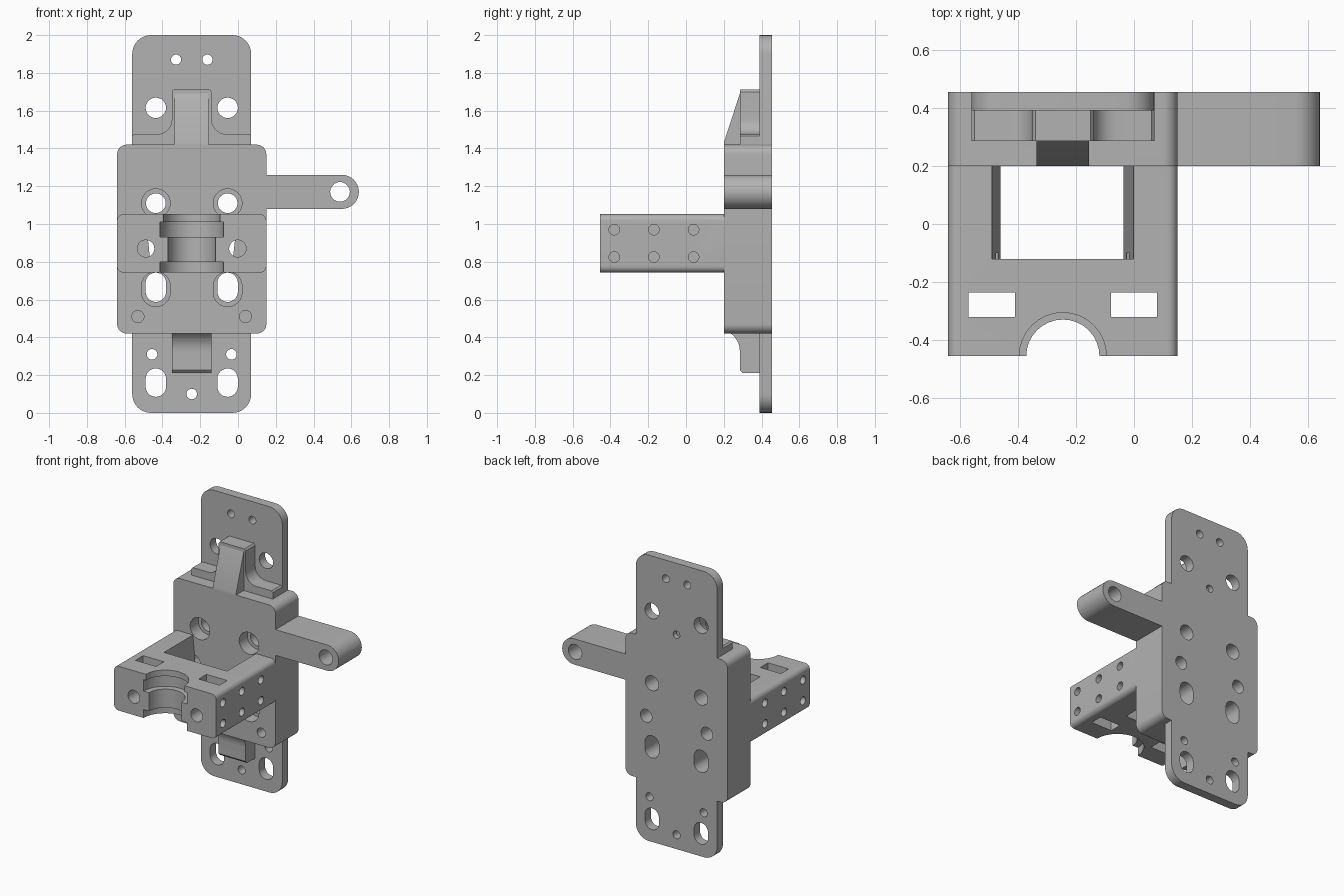
import bpy, bmesh, math

if "Cube" in bpy.data.objects:
    bpy.data.objects.remove(bpy.data.objects["Cube"], do_unlink=True)

grey = bpy.data.materials.new("plain grey")
grey.use_nodes = True
COLOR = (0.45, 0.45, 0.45, 1)
grey.diffuse_color = COLOR
grey.node_tree.nodes["Principled BSDF"].inputs["Base Color"].default_value = COLOR

CX = -0.245              # centre line of the plate
BACK, FRONT = 0.455, -0.455
PLATE_Y, BLOCK_Y = 0.39, 0.2


def rounded(cx, cy, w, h, r, n=8):
    """Rounded rectangle outline; becomes a circle or slot at full radius."""
    pts = []
    for k, (sx, sy) in enumerate([(1, 1), (-1, 1), (-1, -1), (1, -1)]):
        for i in range(n + 1):
            a = (k + i / n) * math.pi / 2
            pts.append((cx + sx * (w / 2 - r) + r * math.cos(a),
                        cy + sy * (h / 2 - r) + r * math.sin(a)))
    return pts


def circle(cx, cy, r):
    return rounded(cx, cy, 2 * r, 2 * r, r)


def box(x0, x1, y0, y1):
    return [(x0, y0), (x1, y0), (x1, y1), (x0, y1)]


def arc(cx, cy, r, a0, a1, n=8):
    return [(cx + r * math.cos(math.radians(a0 + (a1 - a0) * i / n)),
             cy + r * math.sin(math.radians(a0 + (a1 - a0) * i / n))) for i in range(n + 1)]


def prism(name, pts, axis, a, b):
    """Extrude an outline along an axis from a to b."""
    place = {"x": lambda u, v, t: (t, u, v),
             "y": lambda u, v, t: (u, t, v),
             "z": lambda u, v, t: (u, v, t)}[axis]
    bm = bmesh.new()
    lo = [bm.verts.new(place(u, v, a)) for u, v in pts]
    hi = [bm.verts.new(place(u, v, b)) for u, v in pts]
    bm.faces.new(lo)
    bm.faces.new(hi)
    for i in range(len(pts)):
        j = (i + 1) % len(pts)
        bm.faces.new((lo[i], lo[j], hi[j], hi[i]))
    bmesh.ops.remove_doubles(bm, verts=bm.verts, dist=1e-5)
    bmesh.ops.recalc_face_normals(bm, faces=bm.faces)
    mesh = bpy.data.meshes.new(name)
    bm.to_mesh(mesh)
    bm.free()
    mesh.materials.append(grey)
    ob = bpy.data.objects.new(name, mesh)
    bpy.context.collection.objects.link(ob)
    return ob


def combine(ob, tool, operation="DIFFERENCE"):
    bpy.context.view_layer.objects.active = ob
    mod = ob.modifiers.new("cut", "BOOLEAN")
    mod.operation, mod.object, mod.solver = operation, tool, "EXACT"
    bpy.ops.object.modifier_apply(modifier=mod.name)
    bpy.data.objects.remove(tool, do_unlink=True)


def cut(ob, pts, axis, a, b):
    combine(ob, prism("cutter", pts, axis, a, b))


def finish(ob):
    bpy.ops.object.select_all(action="DESELECT")
    ob.select_set(True)
    bpy.context.view_layer.objects.active = ob
    bpy.ops.object.shade_smooth_by_angle(angle=math.radians(30))


# Back plate, and block with the plate let into its rear
plate_outline = rounded(CX, 1.0, 0.63, 2.0, 0.1)
plate = prism("back_plate", plate_outline, "y", PLATE_Y, BACK)
block = prism("main_block", rounded(CX, 0.92, 0.79, 1.0, 0.05), "y", BLOCK_Y, BACK)

# Side arm with rounded end
arm = [(0.05, 1.08)] + arc(0.55, 1.17, 0.09, -90, 90, 16) + [(0.05, 1.26)]
combine(block, prism("arm", arm, "y", BLOCK_Y, BACK), "UNION")
cut(block, circle(0.54, 1.17, 0.052), "y", 0, 1)
cut(block, plate_outline, "y", PLATE_Y, 1)

# Holes mirrored about the centre line
for s in (-1, 1):
    x = CX + s * 0.19
    cut(plate, circle(CX + s * 0.083, 1.87, 0.027), "y", 0, 1)
    cut(plate, circle(x, 1.615, 0.054), "y", 0, 1)
    cut(plate, circle(CX + s * 0.21, 0.31, 0.028), "y", 0, 1)
    cut(plate, rounded(x, 0.16, 0.108, 0.15, 0.054), "y", 0, 1)
    for part in (plate, block):
        cut(part, circle(x, 1.11, 0.052), "y", 0, 1)
        cut(part, circle(CX + s * 0.235, 0.87, 0.045), "y", 0, 1)
        cut(part, rounded(x, 0.665, 0.108, 0.155, 0.054), "y", 0, 1)
    cut(block, circle(x, 1.11, 0.076), "y", 0.1, 0.29)
    cut(block, rounded(x, 0.655, 0.152, 0.185, 0.076), "y", 0.1, 0.29)
    cut(block, circle(CX + s * 0.285, 0.51, 0.032), "y", 0.1, 0.34)
cut(plate, circle(CX, 0.1, 0.028), "y", 0, 1)
cut(plate, circle(CX, 1.5, 0.026), "y", 0.42, 1)

# Forward carriage with a tapered central opening
carriage = prism("carriage", rounded(CX, 0.897, 0.79, 0.31, 0.035), "y", FRONT, BLOCK_Y)
cut(carriage, [(-0.455, 0.7), (-0.04, 0.7), (0.0, 1.06), (-0.49, 1.06)], "y", -0.12, 0.3)

# Half-round seat, stepped in radius along its height
for z0, z1, r in [(0.7, 1.1, 0.126), (0.7, 0.8, 0.168), (0.93, 1.01, 0.168), (1.005, 1.1, 0.15)]:
    cut(carriage, circle(CX, FRONT, r), "z", z0, z1)

# Nut pockets, front screw holes and side holes
for s in (-1, 1):
    x = CX + s * 0.245
    cut(carriage, box(x - 0.08, x + 0.08, -0.32, -0.235), "z", 0.6, 1.2)
    cut(carriage, circle(CX + s * 0.243, 0.87, 0.045), "y", -0.6, -0.1)
    for y in (-0.38, -0.17, 0.04):
        for z in (0.825, 0.97):
            cut(carriage, circle(y, z, 0.028), "x", CX + s * 0.31, CX + s * 0.5)

# Upper stop: foot with filleted upright and sloping rib
half = ([(0.315, 1.42), (0.315, 1.465), (0.305, 1.475)]
        + arc(0.185, 1.555, 0.08, -90, -180) + [(0.105, 1.7), (0.095, 1.712)])
foot = [(CX + u, v) for u, v in half] + [(CX - u, v) for u, v in reversed(half)]
stop = prism("upper_stop", foot, "y", 0.285, PLATE_Y + 0.005)
rib = prism("upper_rib", [(0.2, 1.41), (0.2, 1.43), (0.285, 1.69), (0.3, 1.7), (0.3, 1.41)],
            "x", CX - 0.09, CX + 0.09)

# Lower stop with curved front
curve = [(0.395, 0.21), (0.3, 0.212), (0.285, 0.228)] + arc(0.165, 0.325, 0.12, 0, 60)
lower = prism("lower_stop", curve + [(0.225, 0.43), (0.395, 0.43)], "x", CX - 0.105, CX + 0.105)

for ob in (plate, block, carriage, stop, rib, lower):
    finish(ob)
